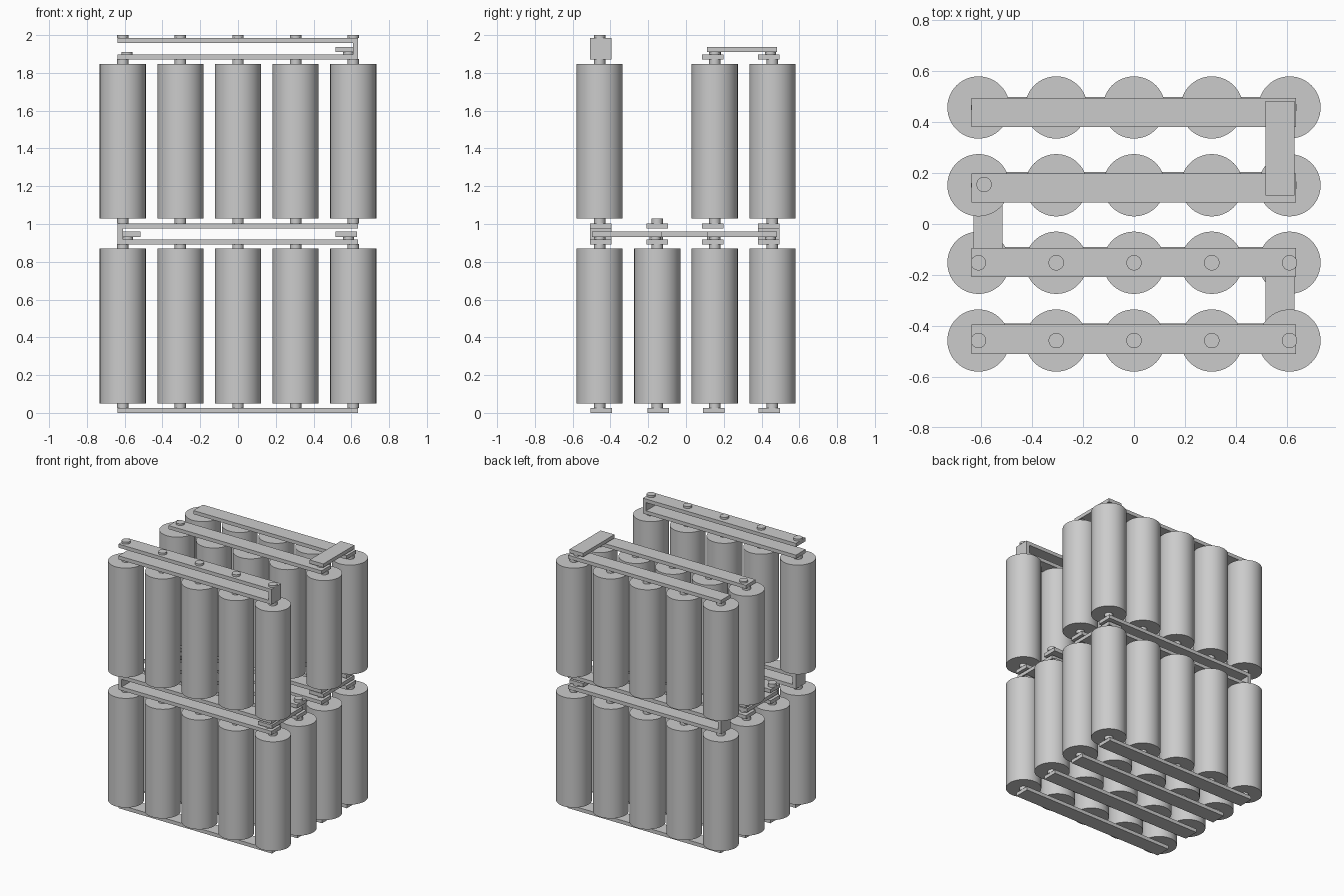
import bpy, bmesh
from mathutils import Matrix, Vector

if "Cube" in bpy.data.objects:
    bpy.data.objects.remove(bpy.data.objects["Cube"])

COLS = [-0.61, -0.305, 0.0, 0.305, 0.61]
ROWS = [-0.457, -0.152, 0.152, 0.457]          # cell centres, front to back
BAR_Y = [-0.452, -0.151, 0.142, 0.437]         # strip centres
X0, X1, HALF = -0.637, 0.635, 0.057            # strip ends and half width
T = 0.027                                      # strip thickness


def finish(bm, name, smooth=False):
    me = bpy.data.meshes.new(name)
    bm.to_mesh(me)
    bm.free()
    ob = bpy.data.objects.new(name, me)
    bpy.context.collection.objects.link(ob)
    if smooth:
        bpy.ops.object.select_all(action='DESELECT')
        ob.select_set(True)
        bpy.context.view_layer.objects.active = ob
        bpy.ops.object.shade_smooth_by_angle()
    return ob


def rods(name, points, r, z0, z1, seg):
    bm = bmesh.new()
    for x, y in points:
        bmesh.ops.create_cone(bm, cap_ends=True, segments=seg, radius1=r, radius2=r,
                              depth=z1 - z0,
                              matrix=Matrix.Translation((x, y, (z0 + z1) / 2)))
    return finish(bm, name, True)


def box(name, x0, x1, y0, y1, z0, z1):
    bm = bmesh.new()
    c = Vector(((x0 + x1) / 2, (y0 + y1) / 2, (z0 + z1) / 2))
    bmesh.ops.create_cube(bm, size=1, matrix=Matrix.Translation(c)
                          @ Matrix.Diagonal((x1 - x0, y1 - y0, z1 - z0, 1)))
    return finish(bm, name)


def strip(name, row, z, dy=0.0):
    y = BAR_Y[row] + dy
    box(name, X0, X1, y - HALF, y + HALF, z, z + T)


def folded_strip(name, row, z0, z1, side):
    # C-shaped profile extruded across the strip width
    a, b = (X0, X1) if side < 0 else (X1, X0)
    i = a - side * T
    prof = [(a, z0), (b, z0), (b, z0 + T), (i, z0 + T),
            (i, z1 - T), (b, z1 - T), (b, z1), (a, z1)]
    bm = bmesh.new()
    y = BAR_Y[row] - HALF
    f = bm.faces.new([bm.verts.new((px, y, pz)) for px, pz in prof])
    ext = bmesh.ops.extrude_face_region(bm, geom=[f])
    bmesh.ops.translate(bm, vec=(0, 2 * HALF, 0),
                        verts=[v for v in ext['geom'] if isinstance(v, bmesh.types.BMVert)])
    bmesh.ops.recalc_face_normals(bm, faces=bm.faces)
    finish(bm, name)


def connector(name, row, side, z):
    # short cross strip joining a row to the one behind it, on two contact pads
    x = 0.573 * side
    ya, yb = ROWS[row], ROWS[row + 1]
    box(name, x - HALF, x + HALF, ya - 0.04, yb + 0.025, z, z + T)
    rods(name + "_pads", [(0.585 * side, ya), (0.585 * side, yb - 0.01)],
         0.03, z - 0.015, z, 32)


# Cells and their end terminals; one upper row is left empty
for level, z, rows in (("lower", 0.05, range(4)), ("upper", 1.028, (0, 2, 3))):
    for r in rows:
        pts = [(x, ROWS[r]) for x in COLS]
        rods(f"{level}_cells_{r}", pts, 0.122, z, z + 0.82, 64)
        rods(f"{level}_bottom_terminals_{r}", pts, 0.03, z - 0.025, z, 32)
        rods(f"{level}_top_terminals_{r}", pts, 0.03, z + 0.82, z + 0.845, 32)

# Bottom strips
for r in range(4):
    strip(f"bottom_strip_{r}", r, 0.0, 0.004)

# Middle strips: outer rows fold around the left end, inner rows are flat pairs
for r in (0, 3):
    folded_strip(f"middle_folded_strip_{r}", r, 0.892, 1.003, -1)
for r in (1, 2):
    strip(f"middle_lower_strip_{r}", r, 0.892)
    strip(f"middle_upper_strip_{r}", r, 0.976)

# Exposed terminals on the empty row
rods("exposed_terminals", [(x, ROWS[1]) for x in COLS], 0.03, 1.003, 1.028, 32)

# Snaking connectors between rows
for r, side in ((0, 1), (1, -1), (2, 1)):
    connector(f"middle_connector_{r}", r, side, 0.932)

# Top strips, folded front strip with terminals, and rear connector
folded_strip("top_folded_strip", 0, 1.87, 1.985, 1)
rods("top_terminals", [(x, ROWS[0]) for x in COLS], 0.03, 1.985, 2.0, 32)
strip("top_strip_2", 2, 1.87)
strip("top_strip_3", 3, 1.87)
connector("top_connector", 2, 1, 1.91)
rods("top_left_pad", [(-0.588, 0.155)], 0.03, 1.897, 1.91, 32)
